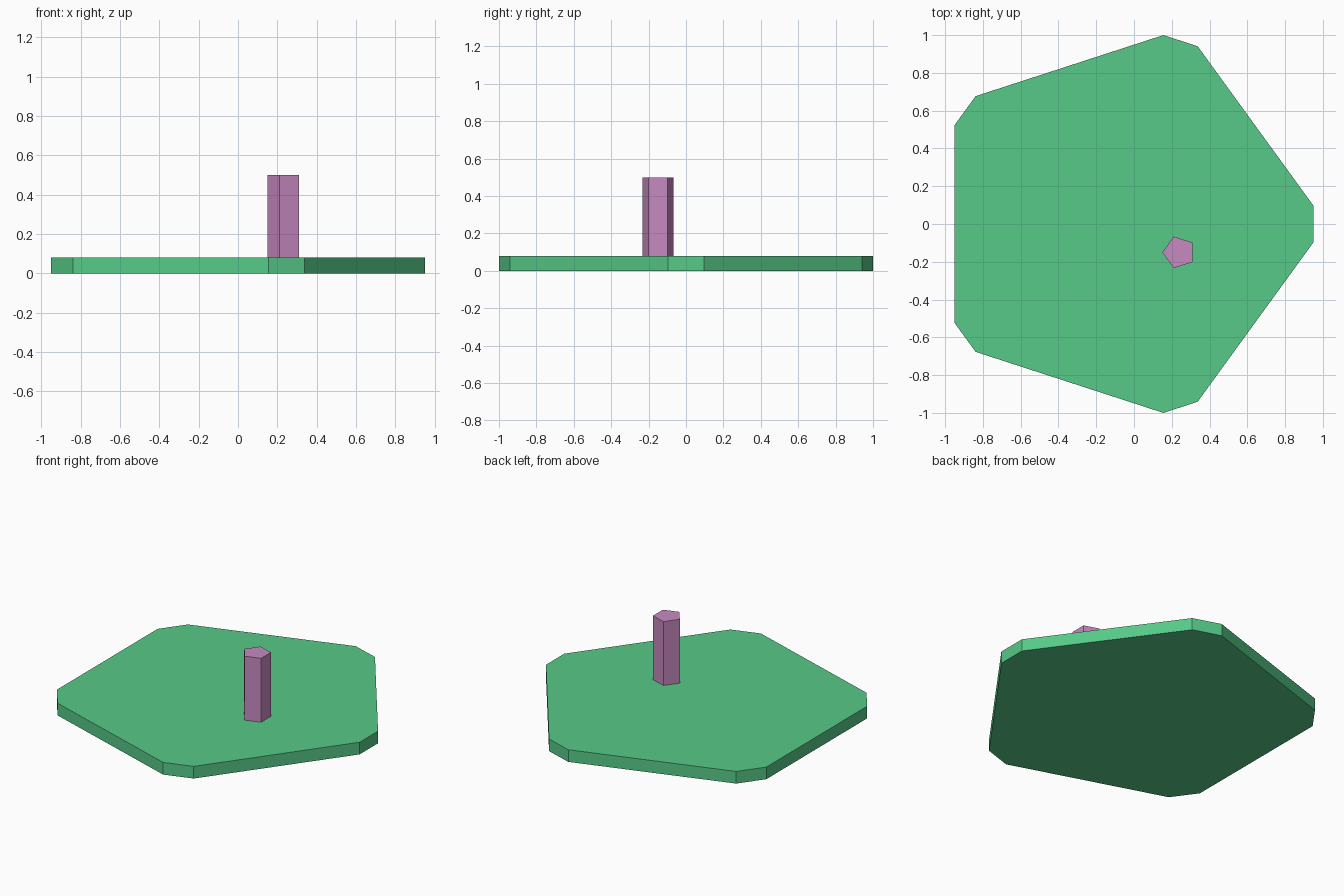
import bpy
import bmesh
from math import cos, sin, radians

cube = bpy.data.objects.get("Cube")
if cube:
    bpy.data.objects.remove(cube, do_unlink=True)


def make_material(name, color):
    mat = bpy.data.materials.new(name)
    mat.use_nodes = True
    mat.diffuse_color = color
    mat.node_tree.nodes["Principled BSDF"].inputs["Base Color"].default_value = color
    return mat


def make_prism(name, center, radius, angles, bottom, top, mat):
    """Extrude a flat-sided outline, given by corner angles in degrees."""
    bm = bmesh.new()
    outline = [bm.verts.new((center[0] + radius * cos(radians(a)),
                             center[1] + radius * sin(radians(a)),
                             bottom)) for a in angles]
    base = bm.faces.new(outline)
    extruded = bmesh.ops.extrude_face_region(bm, geom=[base], use_keep_orig=True)
    lifted = [e for e in extruded["geom"] if isinstance(e, bmesh.types.BMVert)]
    bmesh.ops.translate(bm, verts=lifted, vec=(0, 0, top - bottom))
    bmesh.ops.recalc_face_normals(bm, faces=bm.faces)
    mesh = bpy.data.meshes.new(name)
    bm.to_mesh(mesh)
    bm.free()
    mesh.materials.append(mat)
    obj = bpy.data.objects.new(name, mesh)
    bpy.context.collection.objects.link(obj)
    return obj


green = make_material("green", (0.095, 0.587, 0.243, 1))
pink = make_material("mauve_pink", (0.571, 0.253, 0.523, 1))

# Five-sided slab with clipped corners: two corners around each direction
slab_angles = [72 * i + side * 5.33 for i in range(5) for side in (-1, 1)]
make_prism("base_slab", (-0.069, 0), 1.025, slab_angles, 0, 0.08, green)

# Five-sided column standing on the slab
column_angles = [180 + 72 * i for i in range(5)]
make_prism("column", (0.238, -0.15), 0.088, column_angles, 0.08, 0.5, pink)
